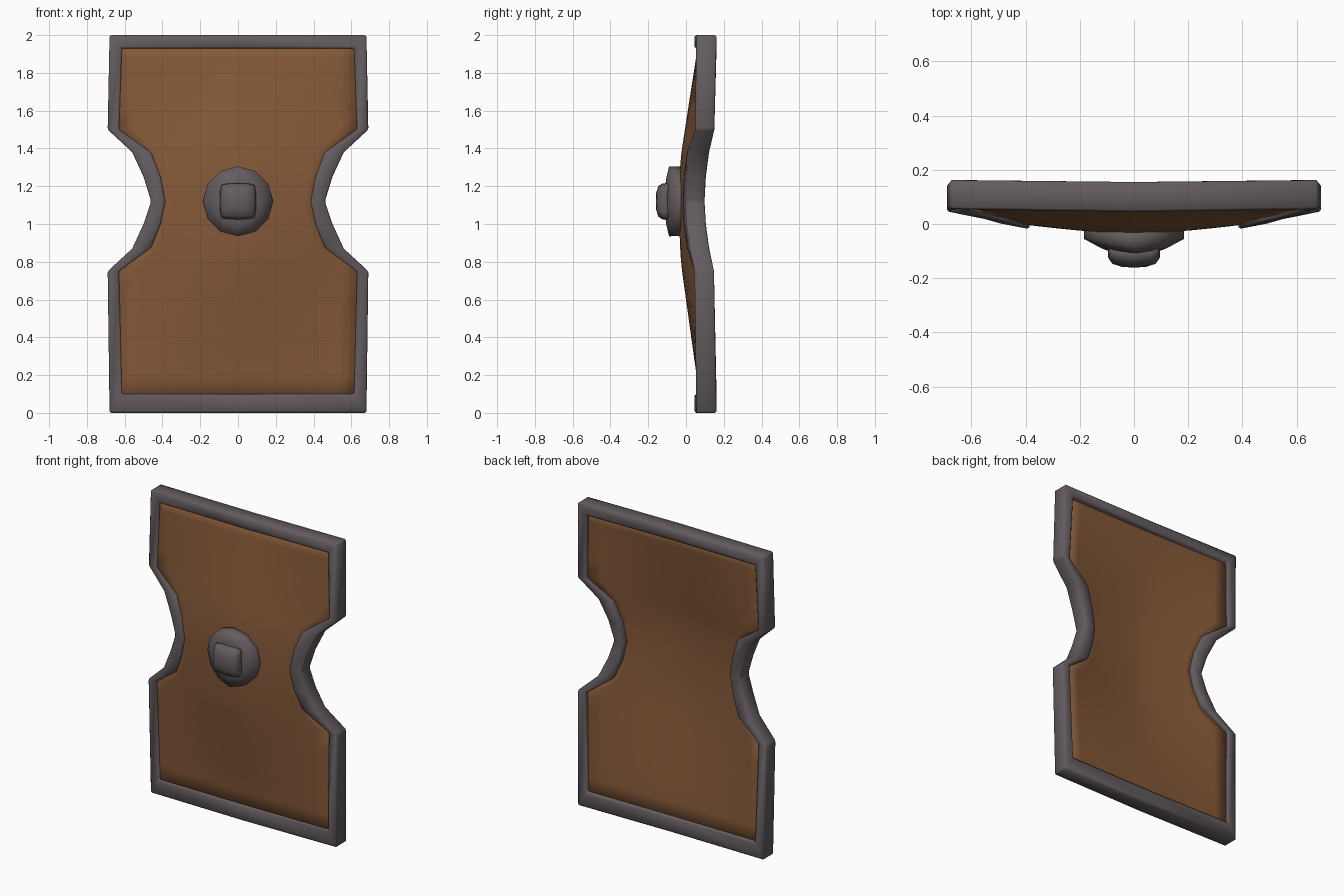
import bpy, bmesh, math

if "Cube" in bpy.data.objects:
    bpy.data.objects.remove(bpy.data.objects["Cube"])


def material(name, rgb):
    m = bpy.data.materials.new(name)
    m.diffuse_color = (*rgb, 1)
    m.use_nodes = True
    m.node_tree.nodes["Principled BSDF"].inputs["Base Color"].default_value = m.diffuse_color
    return m


IRON = material("dark iron", (0.127, 0.107, 0.114))
WOOD = material("brown wood", (0.235, 0.10, 0.04))


def finish(bm, name, mat):
    bmesh.ops.recalc_face_normals(bm, faces=bm.faces[:])
    me = bpy.data.meshes.new(name)
    bm.to_mesh(me)
    bm.free()
    me.materials.append(mat)
    for p in me.polygons:
        p.use_smooth = True
    ob = bpy.data.objects.new(name, me)
    bpy.context.collection.objects.link(ob)
    return ob


def bridge(bm, rings, closed_rings=True, wrap=False):
    n = len(rings[0])
    pairs = list(zip(rings, rings[1:]))
    if wrap:
        pairs.append((rings[-1], rings[0]))
    for a, b in pairs:
        for i in range(n if closed_rings else n - 1):
            j = (i + 1) % n
            bm.faces.new((a[i], a[j], b[j], b[i]))


def interp(table, z):
    for (z0, v0), (z1, v1) in zip(table, table[1:]):
        if z <= z1:
            return v0 + (v1 - v0) * (z - z0) / (z1 - z0)
    return table[-1][1]


# Rim: right half stations (outer x, outer z, inner x, inner z, front y, back y)
half = [
    (0.0, 0.0, 0.0, 0.10, 0.045, 0.155),
    (0.68, 0.0, 0.615, 0.10, 0.055, 0.162),
    (0.69, 0.75, 0.63, 0.75, 0.045, 0.148),
    (0.56, 0.87, 0.46, 0.875, 0.02, 0.122),
    (0.50, 1.00, 0.41, 1.00, 0.003, 0.105),
    (0.46, 1.12, 0.385, 1.12, -0.003, 0.098),
    (0.50, 1.25, 0.41, 1.25, 0.003, 0.105),
    (0.56, 1.38, 0.46, 1.38, 0.02, 0.122),
    (0.69, 1.50, 0.63, 1.50, 0.048, 0.15),
    (0.68, 2.0, 0.615, 1.93, 0.055, 0.162),
    (0.0, 2.0, 0.0, 1.93, 0.045, 0.155),
]
loop = half + [(-a, b, -c, d, e, f) for a, b, c, d, e, f in half[-2:0:-1]]
bm = bmesh.new()
rings = []
for ox, oz, ix, iz, yf, yb in loop:
    notch = 0.016 if 0.8 < oz < 1.45 else 0.0
    rings.append([bm.verts.new(p) for p in (
        (ox, yf, oz), (ox, yb, oz), (ix, yb, iz), (ix, yf - notch, iz))])
bridge(bm, rings, wrap=True)
rim = finish(bm, "rim", IRON)
bev = rim.modifiers.new("soft edges", "BEVEL")
bev.width = 0.008
bev.segments = 1

# Bulged wooden panel with front and back skins
width = [(0.04, 0.64), (0.75, 0.65)] + [
    (s[1], (s[0] + s[2]) / 2) for s in half[3:8]] + [(1.5, 0.65), (1.97, 0.64)]
centre_y = [(0.04, 0.068), (0.19, 0.057), (0.6, 0.0), (0.78, -0.025),
            (0.95, -0.036), (1.3, -0.036), (1.46, -0.012), (1.9, 0.056), (1.97, 0.066)]
edge_y = [(0.04, 0.068), (0.2, 0.066), (0.75, 0.058), (0.87, 0.027), (1.0, 0.007),
          (1.12, 0.0), (1.25, 0.007), (1.38, 0.027), (1.5, 0.058), (1.97, 0.068)]
levels = [0.04, 0.19, 0.33, 0.47, 0.61, 0.75, 0.81, 0.87, 1.0, 1.12, 1.25, 1.38,
          1.44, 1.5, 1.62, 1.75, 1.88, 1.97]
THICK, N = 0.07, 12
bm = bmesh.new()
rings = []
for z in levels:
    w, c, e = interp(width, z), interp(centre_y, z), interp(edge_y, z)
    front = []
    for i in range(N + 1):
        u = 2 * i / N - 1
        front.append((u * w, c + (e - c) * abs(u) ** 1.5, z))
    pts = front + [(x, y + THICK, zz) for x, y, zz in reversed(front)]
    rings.append([bm.verts.new(p) for p in pts])
bridge(bm, rings)
for r in (rings[0], rings[-1]):
    for i in range(N):
        bm.faces.new((r[i], r[i + 1], r[2 * N - i], r[2 * N + 1 - i]))
finish(bm, "panel", WOOD)


def stacked(name, layers):
    """Rings of (x, y, z) points closed by a cap at each end."""
    b = bmesh.new()
    rs = [[b.verts.new(p) for p in layer] for layer in layers]
    bridge(b, rs)
    b.faces.new(rs[0])
    b.faces.new(rs[-1])
    return finish(b, name, IRON)


# Boss plate: twelve-sided disc bent around the panel
def disc(r, y, bend):
    return [(r * math.sin(a), y + bend * abs(math.sin(a)), 1.12 + r * math.cos(a))
            for a in (math.tau * i / 12 for i in range(12))]


stacked("boss_plate", [disc(0.184, -0.02, 0.02), disc(0.185, -0.09, 0.035),
                       disc(0.12, -0.105, 0.015), disc(0.06, -0.112, 0.0)])


# Boss knob: rounded square block with a domed face
def square(s, y, drop):
    k = [(0, 1), (0.6, 0.97), (0.9, 0.9), (0.97, 0.6), (1, 0), (0.97, -0.6),
         (0.9, -0.9), (0.6, -0.97)]
    k += [(-a, -b) for a, b in k]
    return [(a * s, y + drop * abs(a * b), 1.12 + b * s) for a, b in k]


stacked("boss_knob", [square(0.097, -0.09, 0), square(0.095, -0.125, 0.01),
                      square(0.08, -0.147, 0.01), square(0.045, -0.158, 0.004),
                      square(0.015, -0.16, 0)])

# Centre the whole depth on y = 0
bpy.context.view_layer.update()
